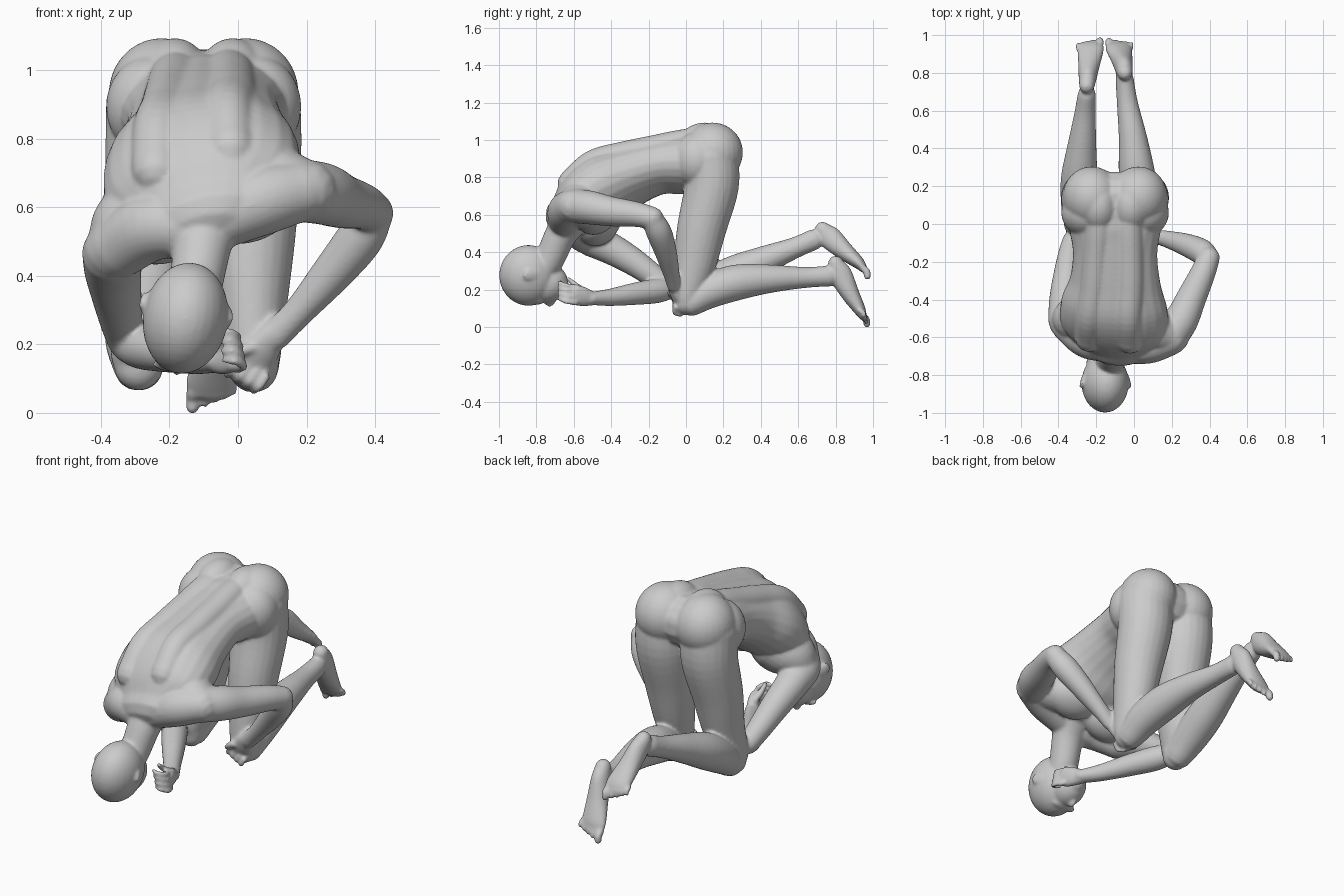
import bpy, bmesh, math
from mathutils import Vector, Matrix

bm = bmesh.new()


def catmull(p0, p1, p2, p3, t):
    return 0.5 * (2 * p1 + (p2 - p0) * t + (2 * p0 - 5 * p1 + 4 * p2 - p3) * t * t
                  + (3 * p1 - p0 - 3 * p2 + p3) * t ** 3)


def tube(secs, wide=(1, 0, 0), wide_end=None, steps=5, n=24):
    """Loft of elliptical sections (x, y, z, half width, half depth) with round ends."""
    secs = [Vector(tuple(s) if len(s) == 5 else tuple(s) + (s[3],)) for s in secs]
    ext = [2 * secs[0] - secs[1]] + secs + [2 * secs[-1] - secs[-2]]
    pts = [catmull(*ext[i:i + 4], k / steps) for i in range(len(secs) - 1) for k in range(steps)]
    pts.append(secs[-1])
    pos = [Vector(p[:3]) for p in pts]
    w0, w1 = Vector(wide), Vector(wide_end or wide)
    rings, last = [], len(pts) - 1
    for i, p in enumerate(pts):
        t = (pos[min(i + 1, last)] - pos[max(i - 1, 0)]).normalized()
        w = w0.lerp(w1, i / last)
        w = (w - t * w.dot(t)).normalized()
        d = t.cross(w)
        angles = [0]
        if i == 0:
            angles = [-1.45, -1.0, -0.5, 0]
        elif i == last:
            angles = [0, 0.5, 1.0, 1.45]
        for a in angles:
            c = pos[i] + t * math.sin(a) * min(p[3], p[4])
            k = math.cos(a)
            rings.append([bm.verts.new(c + w * math.cos(q) * p[3] * k + d * math.sin(q) * p[4] * k)
                          for q in (2 * math.pi * j / n for j in range(n))])
    for a, b in zip(rings, rings[1:]):
        for j in range(n):
            bm.faces.new((a[j], a[(j + 1) % n], b[(j + 1) % n], b[j]))
    bm.faces.new(rings[0][::-1])
    bm.faces.new(rings[-1])


def ball(c, r, rot=(0, 0, 0)):
    m = Matrix.Translation(c)
    for ang, ax in zip(rot, "XYZ"):
        m = m @ Matrix.Rotation(ang, 4, ax)
    bmesh.ops.create_uvsphere(bm, u_segments=28, v_segments=18, radius=1,
                              matrix=m @ Matrix.Diagonal((*r, 1)))


# torso, rolling toward the lower shoulder
torso = [(-.10, .14, .93, .22, .14), (-.10, 0, .885, .245, .165), (-.10, -.15, .865, .225, .15),
         (-.10, -.30, .815, .242, .165), (-.105, -.43, .75, .285, .19),
         (-.105, -.55, .665, .285, .165), (-.10, -.64, .595, .20, .11)]
roll0, roll1 = Vector((1, 0, 0)), Vector((.95, -.05, .32))
tube(torso, roll0, roll1)
# back muscles either side of the spine, following the torso
for s in (-1, 1):
    rows = []
    for i in range(7):
        c, a, b = (Vector(torso[k][:3]) for k in (i, max(i - 1, 0), min(i + 1, 6)))
        w = roll0.lerp(roll1, i / 6).normalized()
        up = w.cross(a - b).normalized()
        up = up if up.z > 0 else -up
        rows.append((*(c + w * s * (.072 + .008 * i) + up * (torso[i][4] - .064)), .075))
    tube(rows[:6])
    # buttocks and outer hips
    ball((-.10 + s * .122, .142, .94), (.155, .163, .16), (0, 0, s * -.15))
    ball((-.10 + s * .085, .10, .965), (.11, .15, .135))
    ball((-.10 + s * .15, .06, .90), (.135, .13, .15))
# neck
tube([(-.10, -.60, .60, .12, .10), (-.105, -.67, .50, .088, .085), (-.125, -.73, .37, .078, .08),
      (-.14, -.78, .30, .08, .08)])
# slopes from neck to shoulders
tube([(-.08, -.65, .56, .085), (.07, -.64, .625, .10), (.19, -.61, .655, .088)], (0, 1, 0))
tube([(-.13, -.65, .54, .085), (-.25, -.61, .55, .10), (-.355, -.53, .485, .09)], (0, 0, 1))
# chest to shoulder bridges
tube([(0, -.50, .67, .14), (.11, -.56, .665, .125), (.20, -.60, .655, .09)], (0, 1, 0))
tube([(-.22, -.48, .60, .14), (-.31, -.50, .545, .125), (-.365, -.51, .48, .088)], (0, 1, 0))
# pectorals
ball((.03, -.48, .595), (.14, .11, .085), (.5, -.3, 0))
ball((-.21, -.47, .535), (.14, .11, .085), (.5, -.3, 0))

# head: cranium, face, chin, nose, brow, ears
ball((-.153, -.842, .283), (.124, .157, .163), (0, .16, 0))
ball((-.16, -.745, .24), (.092, .115, .105), (.3, .16, 0))
ball((-.155, -.672, .225), (.052, .048, .05))
ball((-.178, -.725, .142), (.018, .03, .024), (.7, 0, 0))
ball((-.175, -.795, .148), (.075, .03, .022))
ball((-.168, -.682, .175), (.032, .016, .016))
for x, z, s in ((-.031, .282, 1), (-.272, .325, -1)):
    ball((x, -.825, z), (.009, .048, .028), (0, .16, s * .3))
    ball((x + s * .002, -.84, z + .005), (.011, .028, .03), (0, .16, s * .3))

# raised arm, elbow flared out
tube([(.19, -.60, .655, .092), (.25, -.51, .645, .09), (.30, -.40, .625, .08),
      (.36, -.27, .61, .068), (.395, -.18, .59, .06)], (0, 0, 1))
tube([(.395, -.18, .585, .058), (.355, -.145, .515, .068), (.275, -.11, .415, .06),
      (.175, -.08, .30, .045), (.105, -.065, .23, .036, .045)], (0, 1, 0))
# folded arm under the chest
tube([(-.365, -.51, .475, .09), (-.365, -.40, .425, .084), (-.355, -.28, .355, .074),
      (-.34, -.16, .27, .062), (-.325, -.09, .215, .055)])
tube([(-.32, -.09, .21, .056), (-.28, -.16, .20, .066), (-.21, -.27, .185, .06),
      (-.12, -.41, .165, .046), (-.055, -.51, .16, .035, .042)], (0, 0, 1))

# hand at the knee
tube([(.10, -.065, .235, .042, .034), (.07, -.055, .19, .055, .032), (.045, -.045, .15, .056, .026)], (.6, .3, -.5))
for i in range(4):
    x, z = .0 + i * .027, .16 - i * .016
    tube([(x, -.06, z, .014), (x - .02, -.06, z - .03, .013), (x - .035, -.03, z - .042, .011)], (1, 0, .5), n=10)
tube([(.06, -.07, .20, .02), (.015, -.085, .19, .017), (-.015, -.08, .165, .013)], (0, 1, 0), n=10)
# hand curled by the face
tube([(-.055, -.51, .16, .042, .034), (-.03, -.555, .17, .054, .03), (-.012, -.595, .18, .054, .024)], (.2, .1, 1))
for i in range(4):
    z = .135 + i * .029
    x = .012 - i * .006
    tube([(x - .012, -.59, z, .014), (x + .004, -.64, z + .008, .0135), (x - .02, -.675, z + .022, .0125),
          (x - .05, -.665, z + .025, .011)], (0, 0, 1), n=10)
tube([(-.04, -.55, .20, .02), (-.05, -.595, .235, .016), (-.05, -.63, .265, .012)], (1, 0, 0), n=10)

# legs: hip x, knee x, shin sections, foot sections, side of the big toe
legs = [(.038, .045,
         [(.045, .03, .14, .075), (.035, .13, .20, .092), (.015, .27, .245, .096), (-.005, .45, .265, .076),
          (-.035, .64, .272, .056), (-.05, .77, .28, .048, .056)],
         [(-.048, .80, .348, .04, .042), (-.053, .825, .29, .047, .062), (-.065, .875, .19, .058, .05),
          (-.08, .925, .105, .07, .034), (-.083, .945, .065, .068, .022)], -1),
        (-.24, -.29,
         [(-.29, .03, .145, .075), (-.295, .12, .215, .092), (-.29, .25, .29, .096), (-.275, .42, .365, .076),
          (-.26, .58, .43, .057), (-.25, .685, .475, .048, .056)],
         [(-.25, .73, .53, .04, .042), (-.246, .77, .485, .047, .062), (-.238, .845, .415, .058, .05),
          (-.23, .92, .352, .07, .034), (-.23, .948, .32, .068, .022)], 1)]
for hip, knee, shin, foot, s in legs:
    mid = hip * .5 + knee * .5
    tube([(hip, .13, .92, .145, .15), (hip, .137, .76, .147, .145), (hip * .7 + knee * .3, .085, .54, .13, .132),
          (mid, .045, .34, .105, .114), (knee, .01, .20, .083, .09), (knee, .005, .155, .076, .075)])
    ball((knee, -.005, .14), (.068, .06, .068))
    tube(shin)
    tube(foot)
    # toes
    b = Vector(foot[-1][:3])
    d = (b - Vector(foot[-2][:3])).normalized()
    for i in range(5):
        r = .02 if i == 0 else .0135 - i * .0004
        base = b + Vector((s * (.05 - i * .0275 - (.008 if i else 0)), 0, 0)) - d * .008 * i
        tip = base + Vector((0, .022, -.042 + .004 * i))
        tube([(*base, r), (*(base.lerp(tip, .5) + Vector((0, .008, .003))), r), (*tip, r)], n=10)

# fuse all parts into one smooth skin
mesh = bpy.data.meshes.new("kneeling_figure")
bmesh.ops.recalc_face_normals(bm, faces=bm.faces)
bm.to_mesh(mesh)
bm.free()
body = bpy.data.objects.new("kneeling_figure", mesh)
bpy.context.collection.objects.link(body)
bpy.context.view_layer.objects.active = body
body.select_set(True)
fuse = body.modifiers.new("fuse", "REMESH")
fuse.mode, fuse.voxel_size, fuse.use_smooth_shade = "VOXEL", .0078, True
soft = body.modifiers.new("soften", "SMOOTH")
soft.factor, soft.iterations = .5, 8
for name in ("fuse", "soften"):
    bpy.ops.object.modifier_apply(modifier=name)
bpy.ops.object.shade_smooth()

# settle onto the ground
low = min(v.co.z for v in body.data.vertices)
for v in body.data.vertices:
    v.co.z -= low
